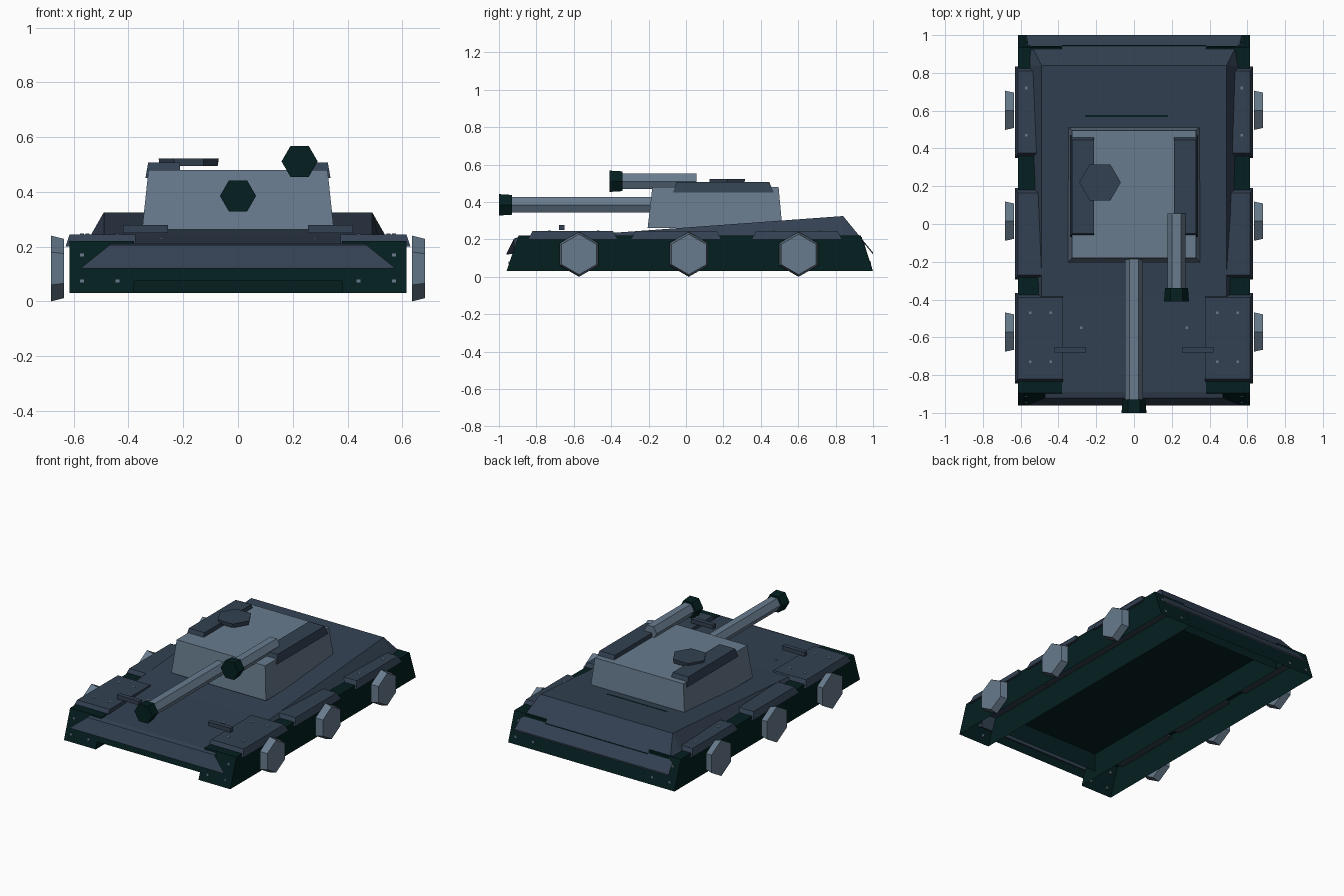
import bpy, bmesh, math
from mathutils import Vector, Matrix

if "Cube" in bpy.data.objects:
    bpy.data.objects.remove(bpy.data.objects["Cube"])


def mat(name, rgb):
    m = bpy.data.materials.new(name)
    m.diffuse_color = (*rgb, 1)
    m.use_nodes = True
    m.node_tree.nodes["Principled BSDF"].inputs["Base Color"].default_value = m.diffuse_color
    return m


GREEN = mat("dark_green", (0.0012, 0.0135, 0.0142))
SLATE = mat("slate", (0.033, 0.053, 0.085))
LIGHT = mat("light_slate", (0.138, 0.198, 0.268))


def finish(name, bm, m):
    bmesh.ops.recalc_face_normals(bm, faces=bm.faces[:])
    me = bpy.data.meshes.new(name)
    bm.to_mesh(me)
    bm.free()
    me.materials.append(m)
    ob = bpy.data.objects.new(name, me)
    bpy.context.collection.objects.link(ob)
    return ob


def loft(name, rings, m, skip=None):
    """Solid through rings with equal point counts; skip leaves one side open."""
    bm = bmesh.new()
    rs = [[bm.verts.new(p) for p in r] for r in rings]
    n = len(rs[0])
    for a, b in zip(rs, rs[1:]):
        for i in range(n):
            j = (i + 1) % n
            if i != skip:
                bm.faces.new((a[i], a[j], b[j], b[i]))
    bm.faces.new(rs[0])
    bm.faces.new(rs[-1])
    return finish(name, bm, m)


def frustum(name, base, top, m):
    """Tapered block; base and top are (x0, x1, y0, y1, z)."""
    def ring(x0, x1, y0, y1, z):
        return [(x0, y0, z), (x1, y0, z), (x1, y1, z), (x0, y1, z)]
    return loft(name, [ring(*base), ring(*top)], m)


def box(name, x0, x1, y0, y1, z0, z1, m):
    return frustum(name, (x0, x1, y0, y1, z0), (x0, x1, y0, y1, z1), m)


def hexes(name, axis, centre, stations, m, turn=0.0):
    """Six-sided turned part along an axis; stations are (position, radius)."""
    rings = []
    for t, r in stations:
        ring = []
        for i in range(6):
            a = turn + i * math.pi / 3
            u, v = centre[0] + r * math.cos(a), centre[1] + r * math.sin(a)
            ring.append({"x": (t, u, v), "y": (u, t, v), "z": (u, v, t)}[axis])
        rings.append(ring)
    return loft(name, rings, m)


def mirror(ob):
    md = ob.modifiers.new("mirror", "MIRROR")
    md.use_axis[0] = True
    return ob


# Side skirts: long sloped-end shells, open underneath
skirt = [(-0.96, 0.03), (1.0, 0.03), (0.935, 0.22), (-0.895, 0.22)]
mirror(loft("side_skirt", [[(x, y, z) for y, z in skirt] for x in (0.38, 0.615)], GREEN, skip=0))

# Lower front and rear shells and the recessed floor between them
rear = [(0.93, 0.03), (1.0, 0.03), (0.945, 0.20), (0.93, 0.20)]
loft("rear_plate", [[(x, y, z) for y, z in rear] for x in (-0.38, 0.38)], GREEN, skip=0)
front = [(-0.945, 0.075), (-0.83, 0.075), (-0.83, 0.20), (-0.915, 0.16)]
loft("front_plate", [[(x, y, z) for y, z in front] for x in (-0.38, 0.38)], GREEN, skip=0)
box("belly_floor", -0.38, 0.38, -0.83, 0.93, 0.20, 0.205, GREEN)

# Hull with pointed front and rear: (y, base width, base z, top width, top z)
sections = [(-0.96, 0.57, 0.12, 0.57, 0.125), (-0.92, 0.47, 0.122, 0.47, 0.205),
            (-0.89, 0.47, 0.203, 0.47, 0.213), (-0.38, 0.52, 0.203, 0.49, 0.236),
            (0.84, 0.56, 0.203, 0.49, 0.325), (0.935, 0.56, 0.2, 0.538, 0.209),
            (1.0, 0.57, 0.12, 0.57, 0.13)]
loft("hull", [[(-b, y, zb), (b, y, zb), (t, y, zt), (-t, y, zt)]
              for y, b, zb, t, zt in sections], SLATE)

# Fenders, the front pair wider
for i, (y0, y1, xin) in enumerate([(-0.845, -0.365, 0.375), (-0.295, 0.19, 0.49), (0.35, 0.835, 0.49)]):
    mirror(frustum(f"fender_{i}", (xin, 0.63, y0, y1, 0.20),
                   (xin, 0.615, y0 + 0.025, y1 - 0.025, 0.245), SLATE))

# Wheels
for i, y in enumerate((-0.572, 0.015, 0.602)):
    for side, x in (("left", -0.683), ("right", 0.635)):
        hexes(f"wheel_{side}_{i}", "x", (y, 0.12), [(x, 0.12), (x + 0.048, 0.108)],
              LIGHT, math.pi / 6)

# Turret, side roof plates and hatch
frustum("turret", (-0.35, 0.35, -0.205, 0.515, 0.262), (-0.327, 0.327, -0.18, 0.495, 0.48), LIGHT)
mirror(frustum("roof_plate", (0.21, 0.338, -0.07, 0.47, 0.45), (0.213, 0.328, -0.05, 0.445, 0.507), SLATE))
hexes("hatch", "z", (-0.18, 0.22), [(0.495, 0.106), (0.522, 0.11)], SLATE)

# Main gun and roof gun
for name, x, z, tip, back in [("main_gun", 0.0, 0.385, -1.0, -0.15), ("roof_gun", 0.225, 0.511, -0.41, 0.055)]:
    hexes(name + "_barrel", "y", (x, z), [(back, 0.047), (tip + 0.05, 0.047)], LIGHT)
    hexes(name + "_muzzle", "y", (x, z), [(tip + 0.07, 0.061), (tip, 0.066)], GREEN)

# Front rails, rear vent slits and engine slot
mirror(box("front_rail", 0.255, 0.42, -0.68, -0.65, 0.25, 0.278, SLATE))
mirror(box("rear_slit", 0.39, 0.535, 0.932, 0.94, 0.19, 0.213, GREEN))
box("engine_slot", -0.26, 0.18, 0.566, 0.576, 0.29, 0.307, GREEN)

# Rivets: small flush blocks on skirt ends and fenders
spots = []
for x, z in [(0.57, 0.17), (0.57, 0.075), (0.44, 0.075)]:
    k = (z - 0.03) / 0.19
    spots += [(x, -0.957 + 0.065 * k, z), (x, 0.997 - 0.065 * k, z)]
spots += [(x, y, 0.24) for x in (0.44, 0.55) for y in (-0.47, -0.73)]
spots += [(0.57, y, 0.24) for y in (0.47, 0.72)]
spots += [(0.28, -0.55, 0.225)]
bm = bmesh.new()
for p in spots:
    bmesh.ops.create_cube(bm, size=0.014, matrix=Matrix.Translation(Vector(p)))
mirror(finish("rivets", bm, LIGHT))
